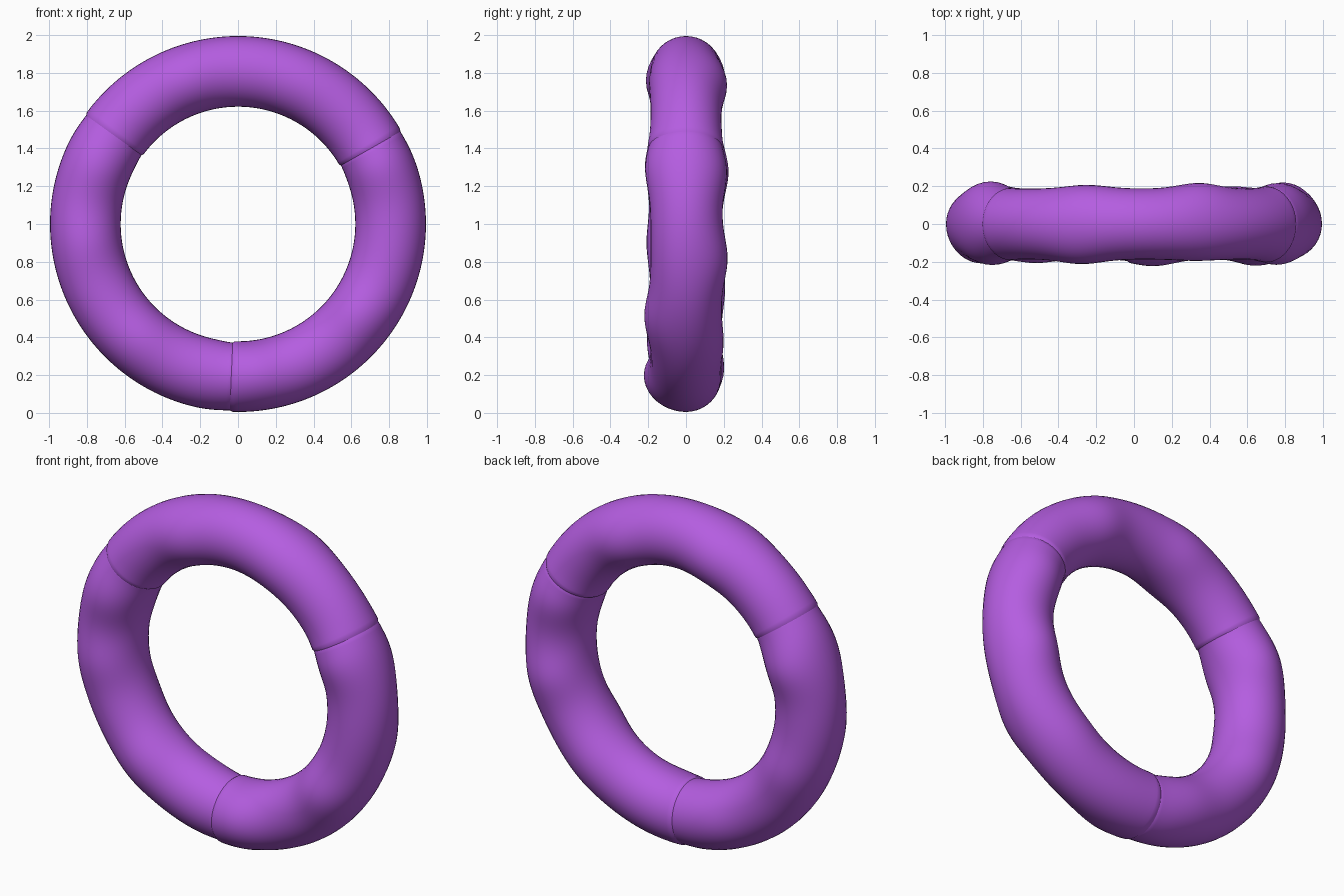
import bpy, bmesh
from math import sin, cos, radians, exp, sqrt

if "Cube" in bpy.data.objects:
    bpy.data.objects.remove(bpy.data.objects["Cube"])

RING, TUBE, SIDES = 0.808, 0.187, 40

# soft swellings: (angle in degrees, height) on the front and back of the ring
FRONT = [(22, .03), (66, .008), (110, .025), (158, .03), (187, .022), (230, .02),
         (277, .036), (323, .034)]
BACK = [(20, .03), (65, .03), (108, .02), (160, .038), (205, .02), (250, .015),
        (310, .012), (347, .033)]


def swell(bumps, a):
    total = 0
    for b, h in bumps:
        d = (a - b + 180) % 360 - 180
        total += h * exp(-(d / 11) ** 2)
    return total


def link(name, a0, a1, tuck0, tuck1, mat):
    """Curved sausage link from angle a0 to a1; tucks shrink the ends."""
    bm = bmesh.new()
    steps = 90
    rings = []
    for i in range(steps + 1):
        a = a0 + (a1 - a0) * i / steps
        d0, d1 = a - a0, a1 - a
        k = 1 - tuck0 * exp(-(d0 / 7) ** 2) - tuck1 * exp(-(d1 / 7) ** 2)
        # softly rounded rim at both ends
        e = min(d0, d1, 2) / 2
        k *= 0.94 + 0.06 * sqrt(1 - (1 - e) ** 2)
        f, b = TUBE + swell(FRONT, a), TUBE + swell(BACK, a)
        t = radians(a)
        ring = []
        for j in range(SIDES):
            p = radians(360 * j / SIDES)
            r = RING + TUBE * k * cos(p)
            y = (b if sin(p) > 0 else f) * k * sin(p)
            ring.append(bm.verts.new((r * cos(t), y, 1 + r * sin(t))))
        rings.append(ring)
    for r0, r1 in zip(rings, rings[1:]):
        for j in range(SIDES):
            n = (j + 1) % SIDES
            bm.faces.new((r0[j], r0[n], r1[n], r1[j]))
    bm.faces.new(rings[0])
    bm.faces.new(rings[-1])
    bmesh.ops.recalc_face_normals(bm, faces=bm.faces)
    me = bpy.data.meshes.new(name)
    bm.to_mesh(me)
    bm.free()
    ob = bpy.data.objects.new(name, me)
    bpy.context.collection.objects.link(ob)
    me.materials.append(mat)
    bpy.ops.object.select_all(action='DESELECT')
    ob.select_set(True)
    bpy.context.view_layer.objects.active = ob
    bpy.ops.object.shade_smooth_by_angle(angle=radians(40))


purple = bpy.data.materials.new("purple")
purple.diffuse_color = (0.46, 0.11, 0.75, 1)
purple.use_nodes = True
purple.node_tree.nodes["Principled BSDF"].inputs["Base Color"].default_value = purple.diffuse_color

# three links meeting end to end
link("top_link", 29, 145, 0, 0, purple)
link("left_link", 142, 269, 0.04, 0.04, purple)
link("right_link", 267, 391, 0, 0.03, purple)
